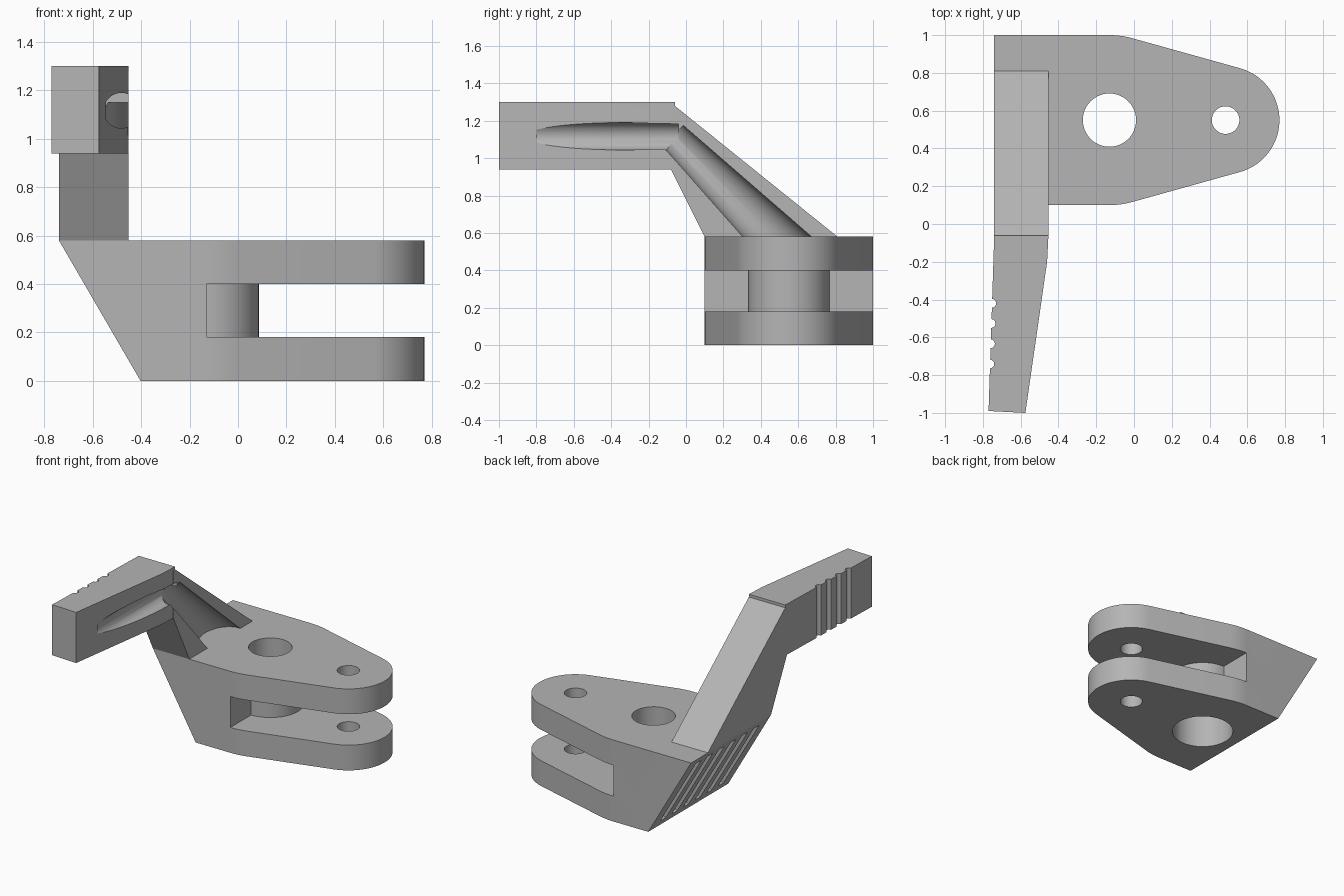
import bpy, bmesh, math
from mathutils import Matrix, Vector

cube = bpy.data.objects.get("Cube")
if cube:
    bpy.data.objects.remove(cube, do_unlink=True)

grey = bpy.data.materials.new("plain grey")
grey.use_nodes = True
grey.diffuse_color = (0.46, 0.46, 0.46, 1)
grey.node_tree.nodes["Principled BSDF"].inputs["Base Color"].default_value = (0.46, 0.46, 0.46, 1)


def finish(name, bm):
    bmesh.ops.recalc_face_normals(bm, faces=bm.faces)
    mesh = bpy.data.meshes.new(name)
    bm.to_mesh(mesh)
    bm.free()
    mesh.materials.append(grey)
    obj = bpy.data.objects.new(name, mesh)
    bpy.context.collection.objects.link(obj)
    return obj


def prism(name, outline, axis, low, high):
    """Extrude a 2D outline along the x, y or z axis."""
    place = {"x": lambda a, b: (low, a, b),
             "y": lambda a, b: (a, low, b),
             "z": lambda a, b: (a, b, low)}[axis]
    bm = bmesh.new()
    face = bm.faces.new([bm.verts.new(place(a, b)) for a, b in outline])
    out = bmesh.ops.extrude_face_region(bm, geom=[face])
    shift = Vector([(high - low) * (c == axis) for c in "xyz"])
    bmesh.ops.translate(bm, vec=shift, verts=[v for v in out["geom"] if isinstance(v, bmesh.types.BMVert)])
    return finish(name, bm)


def rod(name, start, end, r1, r2=None, segments=48):
    """Cylinder or cone between two points."""
    start, end = Vector(start), Vector(end)
    d = end - start
    m = Matrix.Translation((start + end) / 2) @ d.to_track_quat("Z", "Y").to_matrix().to_4x4()
    bm = bmesh.new()
    bmesh.ops.create_cone(bm, cap_ends=True, segments=segments, radius1=r1,
                          radius2=r1 if r2 is None else r2, depth=d.length, matrix=m)
    return finish(name, bm)


def box(name, centre, size, tilt=0):
    bm = bmesh.new()
    m = Matrix.Translation(centre) @ Matrix.Rotation(tilt, 4, "Y") @ Matrix.Diagonal((*size, 1))
    bmesh.ops.create_cube(bm, size=1, matrix=m)
    return finish(name, bm)


def combine(target, other, operation):
    mod = target.modifiers.new("combine", "BOOLEAN")
    mod.operation, mod.object, mod.solver = operation, other, "EXACT"
    deps = bpy.context.evaluated_depsgraph_get()
    mesh = bpy.data.meshes.new_from_object(target.evaluated_get(deps))
    target.modifiers.clear()
    target.data = mesh
    bpy.data.objects.remove(other, do_unlink=True)


def cut(target, other):
    combine(target, other, "DIFFERENCE")


# Clevis plan: square rear, tapering tangentially to a rounded nose
MID, PIVOT, NOSE = 0.55, -0.13, 0.485
BIG, SMALL = 0.45, 0.285
tangent = math.acos((BIG - SMALL) / (NOSE - PIVOT))


def arc(cx, r, a, b, n):
    return [(cx + r * math.cos(a + (b - a) * i / n), MID + r * math.sin(a + (b - a) * i / n))
            for i in range(n + 1)]


plan = [(-0.74, 0.1)] + arc(PIVOT, BIG, -math.pi / 2, -tangent, 5)
plan += arc(NOSE, SMALL, -tangent, tangent, 36)
plan += arc(PIVOT, BIG, tangent, math.pi / 2, 5) + [(-0.74, 1.0)]
body = prism("lever_bracket", plan, "z", 0, 0.58)

# Sloping rear face with ribs cut into it
cut(body, prism("wedge_cutter", [(-0.74, 0.58), (-0.403, 0), (-0.35, -0.09), (-1, -0.09), (-1, 0.58)], "y", 0, 1.2))
slope = -math.atan2(0.337, 0.58)
for i in range(6):
    cut(body, box("rib_cutter", (-0.572, 0.225 + 0.13 * i, 0.29), (0.05, 0.06, 0.56), slope))

# Fork slot, pivot boss and bored holes
cut(body, box("slot_cutter", (PIVOT + 0.6, MID, 0.29), (1.2, 1.2, 0.22)))
combine(body, rod("boss", (PIVOT, MID, 0.1), (PIVOT, MID, 0.48), 0.217), "UNION")
cut(body, rod("pivot_cutter", (PIVOT, MID, -0.1), (PIVOT, MID, 0.7), 0.141))
cut(body, rod("counterbore_cutter", (PIVOT, MID, -0.1), (PIVOT, MID, 0.28), 0.2))
cut(body, rod("pin_cutter", (NOSE, MID, -0.1), (NOSE, MID, 0.7), 0.073))

# Raked arm and tapered handle
arm = prism("arm", [(0.1, 0.58), (0.81, 0.58), (-0.06, 1.28), (-0.08, 1.28), (-0.08, 0.94)], "x", -0.74, -0.453)
handle = prism("handle", [(-0.74, -0.06), (-0.453, -0.06), (-0.46, -0.2), (-0.575, -1),
                          (-0.77, -0.99)], "z", 0.94, 1.3)
combine(arm, handle, "UNION")

# Lightening grooves on the inner side
cut(arm, rod("handle_groove_cutter", (-0.482, -0.8, 1.117), (-0.482, -0.04, 1.117), 0.073))
top, low = Vector((-0.47, -0.07, 1.12)), Vector((-0.47, 0.475, 0.58))
cut(arm, rod("arm_groove_cutter", top, low + (low - top) * 0.4, 0.08, 0.15))

# Finger grip notches on the outer side
for i in range(4):
    y = -0.42 - 0.107 * i
    x = -0.74 + 0.032 * (y + 0.06)
    cut(arm, rod("grip_cutter", (x + -0.002, y, 0.9), (x - 0.002, y, 1.4), 0.024, segments=12))
combine(body, arm, "UNION")

# Smooth round surfaces, crisp edges
bpy.ops.object.select_all(action="DESELECT")
body.select_set(True)
bpy.context.view_layer.objects.active = body
bpy.ops.object.shade_smooth_by_angle(angle=math.radians(25))
